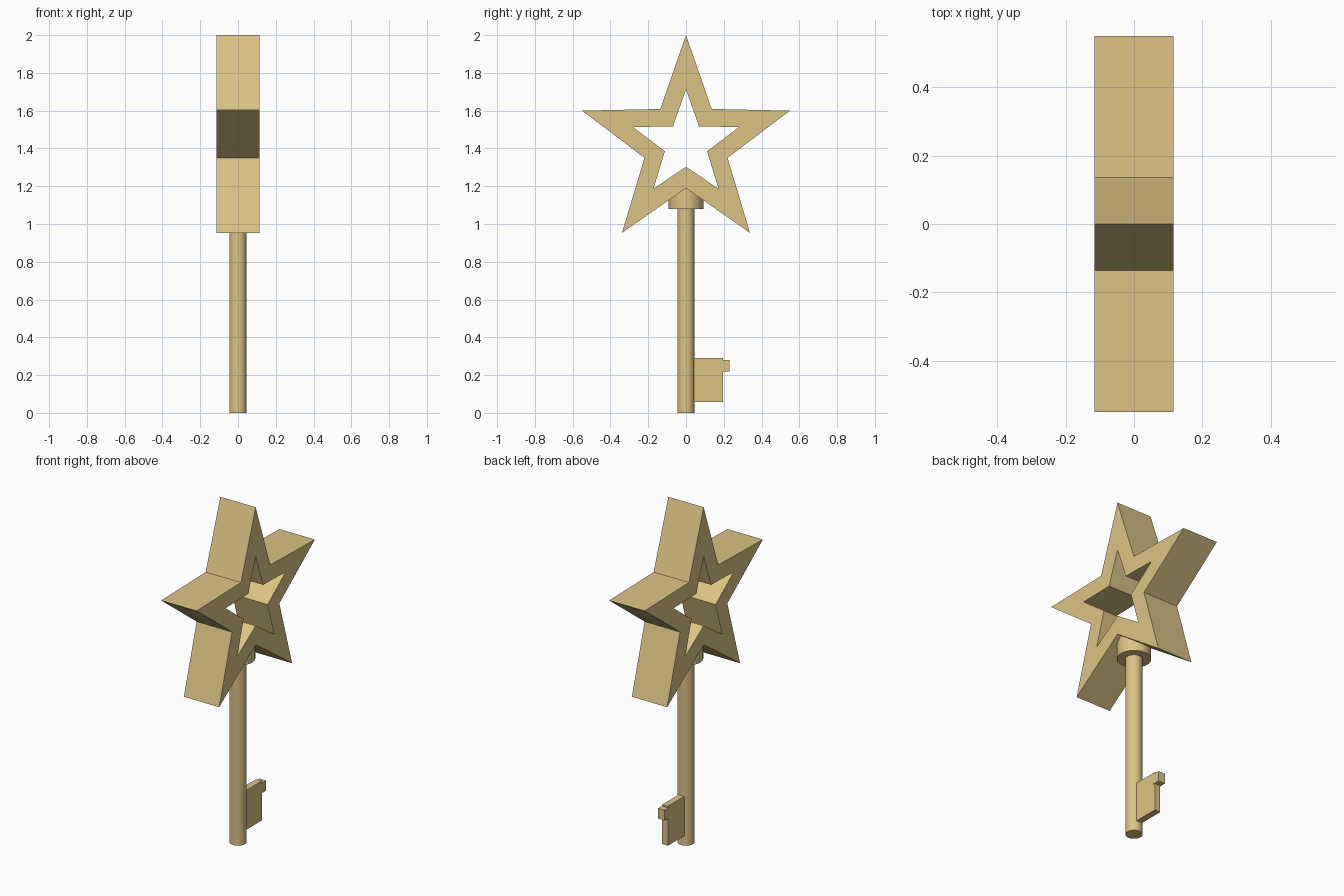
import bpy, bmesh, math

if "Cube" in bpy.data.objects:
    bpy.data.objects.remove(bpy.data.objects["Cube"])

gold = bpy.data.materials.new("pale_gold")
gold.diffuse_color = (0.72, 0.55, 0.235, 1)
gold.use_nodes = True
gold.node_tree.nodes["Principled BSDF"].inputs["Base Color"].default_value = gold.diffuse_color


def finish(obj, name):
    obj.name = name
    obj.data.materials.append(gold)
    return obj


def box(name, x, y, z):
    """Box from (min, max) ranges on each axis."""
    bpy.ops.mesh.primitive_cube_add(size=1, location=[sum(r) / 2 for r in (x, y, z)])
    obj = bpy.context.object
    obj.scale = [r[1] - r[0] for r in (x, y, z)]
    bpy.ops.object.transform_apply(location=False, rotation=False, scale=True)
    return finish(obj, name)


def rod(name, radius, z0, z1):
    bpy.ops.mesh.primitive_cylinder_add(vertices=32, radius=radius, depth=z1 - z0,
                                        location=(0, 0, (z0 + z1) / 2))
    bpy.ops.object.shade_smooth_by_angle(angle=math.radians(35))
    return finish(bpy.context.object, name)


def mirrored(half):
    """Close a half outline (top to bottom, y >= 0) into a full loop."""
    return half + [(-y, z) for y, z in half[-2:0:-1]]


# star bow: outer and inner outlines in the y-z plane
outer = mirrored([(0, 2.0), (0.136, 1.609), (0.55, 1.60), (0.22, 1.35),
                  (0.339, 0.953), (0, 1.19)])
inner = mirrored([(0, 1.712), (0.069, 1.517), (0.28, 1.513), (0.112, 1.385),
                  (0.172, 1.187), (0, 1.303)])
T = 0.115
bm = bmesh.new()
of, ob, nf, nb = [[bm.verts.new((x, y, z)) for y, z in loop]
                  for loop in (outer, inner) for x in (T, -T)]
of, ob, nf, nb = of, ob, nf, nb
n = len(outer)
for i in range(n):
    j = (i + 1) % n
    for a, b in ((of, nf), (nf, nb), (nb, ob), (ob, of)):
        bm.faces.new((a[i], a[j], b[j], b[i]))
bmesh.ops.recalc_face_normals(bm, faces=bm.faces)
mesh = bpy.data.meshes.new("star_bow")
bm.to_mesh(mesh)
bm.free()
star = bpy.data.objects.new("star_bow", mesh)
bpy.context.collection.objects.link(star)
finish(star, "star_bow")

# shaft and collar
rod("shaft", 0.046, 0, 1.2)
rod("collar", 0.092, 1.08, 1.2)

# key bit and its small tooth
box("key_bit", (-0.019, 0.019), (0.02, 0.195), (0.058, 0.29))
box("bit_tooth", (-0.022, 0.022), (0.18, 0.23), (0.22, 0.28))
